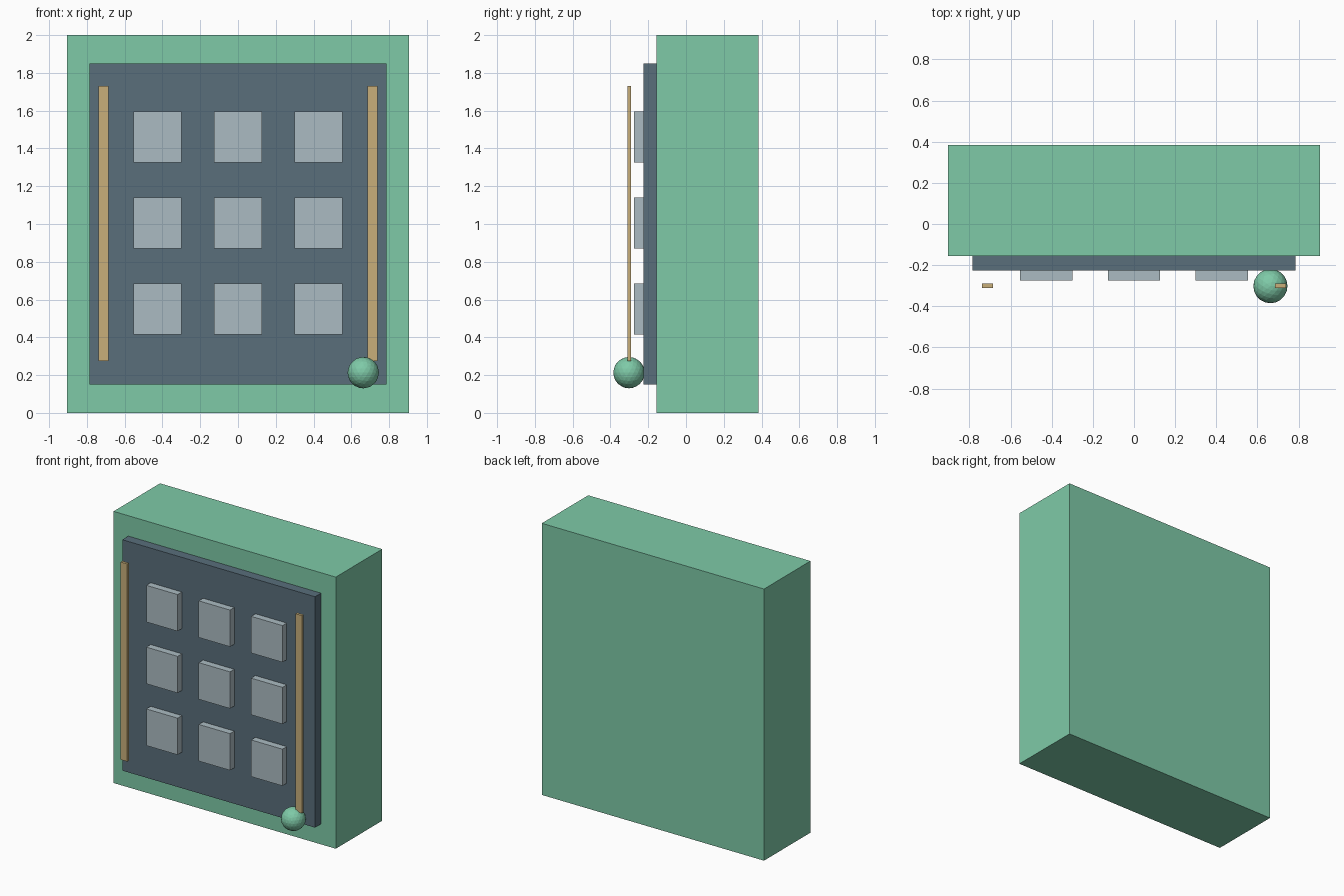
import bpy

cube = bpy.data.objects.get("Cube")
if cube:
    bpy.data.objects.remove(cube, do_unlink=True)


def material(name, rgb):
    mat = bpy.data.materials.new(name)
    mat.use_nodes = True
    colour = (*rgb, 1.0)
    mat.diffuse_color = colour
    mat.node_tree.nodes["Principled BSDF"].inputs["Base Color"].default_value = colour
    return mat


green = material("mint_green", (0.21, 0.59, 0.39))
slate = material("slate_blue", (0.10, 0.156, 0.198))
grey = material("pale_grey", (0.41, 0.50, 0.54))
gold = material("sand_gold", (0.58, 0.43, 0.195))


def box(name, centre, size, mat):
    bpy.ops.mesh.primitive_cube_add(size=1, location=centre)
    obj = bpy.context.object
    obj.name = name
    obj.scale = size
    bpy.ops.object.transform_apply(location=False, rotation=False, scale=True)
    obj.data.materials.append(mat)
    return obj


# Main block and raised front panel
box("body", (0, 0.115, 1), (1.81, 0.54, 2), green)
box("front_panel", (0, -0.19, 1), (1.57, 0.07, 1.7), slate)

# Three by three grid of raised tiles
for row in range(3):
    for column in range(3):
        centre = ((column - 1) * 0.427, -0.25, 1.005 + (row - 1) * 0.455)
        box(f"tile_{row + 1}_{column + 1}", centre, (0.255, 0.05, 0.27), grey)

# Upright rails standing off the panel
for side, sign in (("right", -1), ("left", 1)):
    box(f"{side}_rail", (sign * 0.712, -0.3, 1.003), (0.053, 0.02, 1.455), gold)

# Faceted knob at the lower corner
bpy.ops.mesh.primitive_ico_sphere_add(
    subdivisions=3, radius=0.083, location=(0.663, -0.302, 0.213))
knob = bpy.context.object
knob.name = "knob"
knob.data.materials.append(green)
